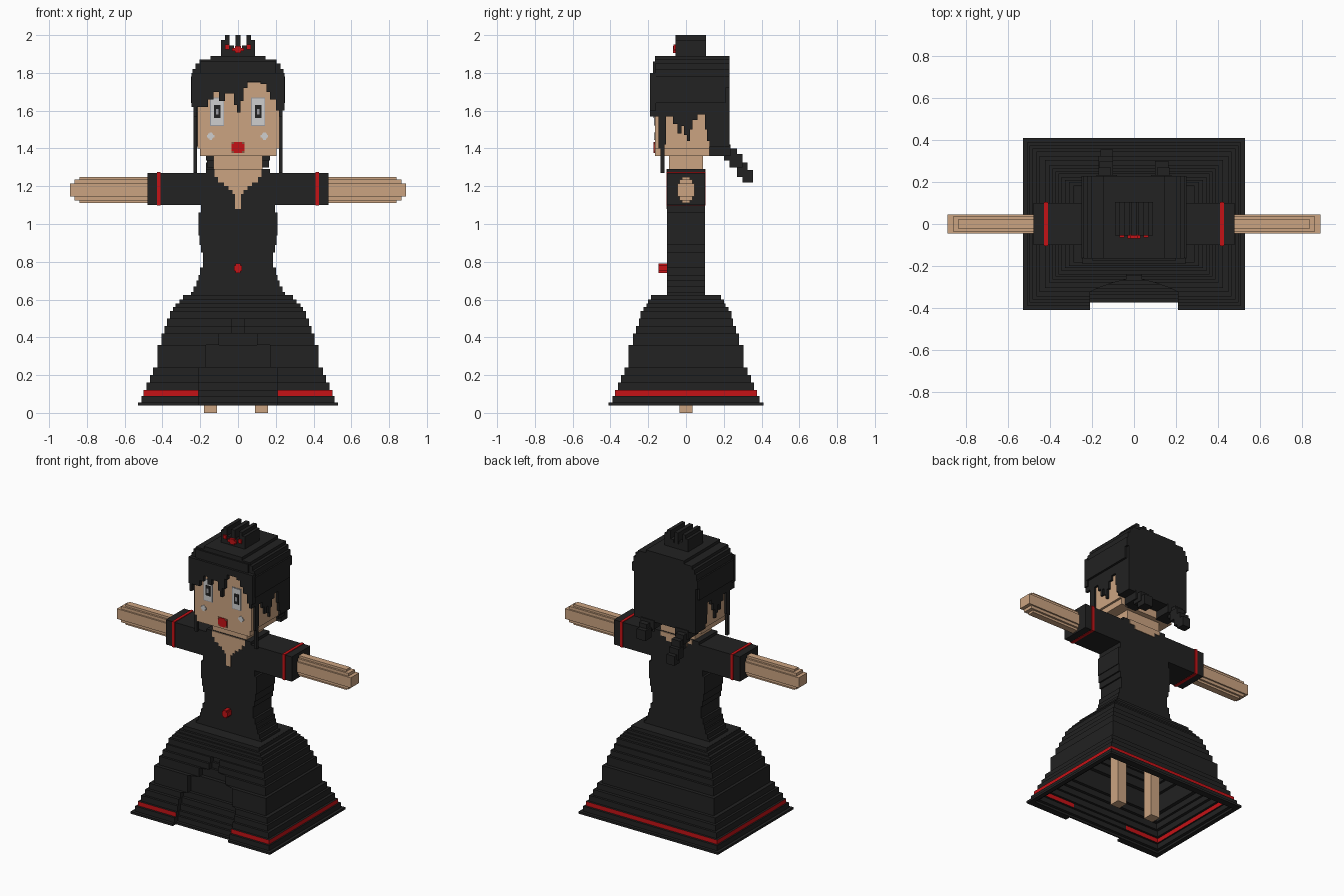
import bpy, bmesh


def material(name, r, g, b):
    m = bpy.data.materials.new(name)
    m.diffuse_color = (r, g, b, 1)
    return m


BLACK = material("black cloth", 0.016, 0.016, 0.016)
SKIN = material("skin", 0.60, 0.37, 0.22)
RED = material("red trim", 0.56, 0.006, 0.008)
WHITE = material("eye white", 0.62, 0.62, 0.62)
GREY = material("eye grey", 0.33, 0.33, 0.35)
BROWN = material("lip edge", 0.25, 0.09, 0.05)


def finish(name, bm, *mats):
    me = bpy.data.meshes.new(name)
    bmesh.ops.recalc_face_normals(bm, faces=bm.faces[:])
    bm.to_mesh(me)
    bm.free()
    for m in mats:
        me.materials.append(m)
    ob = bpy.data.objects.new(name, me)
    bpy.context.collection.objects.link(ob)
    return ob


def boxes(name, mat, items):
    """One object made from boxes (x0, x1, y0, y1, z0, z1)."""
    bm = bmesh.new()
    for x0, x1, y0, y1, z0, z1 in items:
        vs = bmesh.ops.create_cube(bm, size=1)["verts"]
        for v in vs:
            v.co = ((x0 + x1) / 2 + v.co.x * (x1 - x0),
                    (y0 + y1) / 2 + v.co.y * (y1 - y0),
                    (z0 + z1) / 2 + v.co.z * (z1 - z0))
    return finish(name, bm, mat)


def stack(steps, y0, y1):
    """Centred slabs from (z0, z1, half width)."""
    return [(-w, w, y0, y1, a, b) for a, b, w in steps]


def mirrored(items):
    return items + [(-b, -a, c, d, e, f) for a, b, c, d, e, f in items]


# Skirt: hollow stepped shell with a recessed front panel
layers = [(.04, .53, .41), (.055, .51, .39), (.09, .50, .375), (.12, .485, .36),
          (.16, .465, .345), (.20, .45, .325), (.24, .425, .305), (.36, .405, .28),
          (.42, .39, .265), (.46, .375, .25), (.50, .36, .24), (.54, .345, .225),
          (.56, .33, .21), (.58, .31, .20), (.60, .29, .185), (.625, .25, .17)]


def panel_width(z):
    for top, w in ((.22, .21), (.28, .17), (.36, .13), (.42, .10)):
        if z < top:
            return w
    return .035


def skirt_ring(bm, hx, hy, z, w, d):
    pts = [(hx, hy), (-hx, hy), (-hx, -hy), (-w, -hy), (-w, d - hy),
           (w, d - hy), (w, -hy), (hx, -hy)]
    return [bm.verts.new((x, y, z)) for x, y in pts]


bm = bmesh.new()
rings = []
for (z0, hx, hy), (z1, _, _) in zip(layers, layers[1:]):
    d = .035 if z0 < .48 else 0
    for z in (z0, z1):
        rings.append(skirt_ring(bm, hx, hy, z, panel_width(z0), d))
outer_count = len(rings)
for (z0, hx, hy), (z1, _, _) in reversed(list(zip(layers, layers[1:]))):
    for z in (z1, z0):
        zz = z - .01 if z > .6 else z
        rings.append(skirt_ring(bm, hx - .03, hy - .045, zz, panel_width(z0), 0))
for i, lower in enumerate(rings):
    upper = rings[(i + 1) % len(rings)]
    for k in range(8):
        n = (k + 1) % 8
        f = bm.faces.new((lower[k], lower[n], upper[n], upper[k]))
        zs = sorted((lower[k].co.z, upper[k].co.z))
        on_band = abs(zs[0] - .09) < .001 and abs(zs[1] - .12) < .001
        if on_band and k not in (3, 4, 5):
            f.material_index = 1
finish("skirt", bm, BLACK, RED)
boxes("skirt_top", BLACK, [(-.285, .285, -.18, .18, .60, .624)])

# Legs
boxes("legs", SKIN, [(-.18, -.11, -.035, .035, 0, .61), (.09, .16, -.035, .035, 0, .61)])

# Bodice with nipped waist and shoulders
bodice = [(.62, .64, .25), (.64, .67, .235), (.67, .70, .22), (.70, .73, .21),
          (.73, .77, .20), (.77, .85, .185), (.85, .89, .195), (.89, .94, .205),
          (.94, 1.06, .21), (1.06, 1.10, .195), (1.10, 1.27, .21), (1.27, 1.29, .13)]
boxes("bodice", BLACK, stack(bodice, -.10, .10))
boxes("shoulders", BLACK, mirrored([(.12, .17, -.10, .10, 1.26, 1.29)]))

# Neck and neckline plates
boxes("neck", SKIN, [(-.13, .13, -.09, .09, 1.28, 1.37)])
vee = [(1.25, 1.29, .125), (1.22, 1.25, .105), (1.20, 1.22, .075), (1.18, 1.20, .05),
       (1.16, 1.18, .03), (1.08, 1.16, .017)]
boxes("neckline", SKIN, stack(vee, -.104, -.099))
boxes("back_neckline", SKIN, stack([(1.26, 1.29, .12), (1.235, 1.26, .08)], .099, .104))

# Sleeves with red bands
boxes("sleeves", BLACK, mirrored([(.20, .48, -.10, .10, 1.10, 1.27)]))
boxes("sleeve_bands", RED, mirrored([(.41, .43, -.104, .104, 1.097, 1.274)]))

# Arms, bevelled in steps
boxes("arms", SKIN, mirrored([
    (.47, .84, -.022, .022, 1.11, 1.25), (.47, .865, -.035, .035, 1.125, 1.235),
    (.47, .89, -.045, .045, 1.145, 1.215)]))

# Belt buckle
boxes("buckle", RED, [(-.02, .02, -.145, -.10, .75, .78), (-.012, .012, -.145, -.10, .74, .79)])

# Head
boxes("head", SKIN, [(-.215, .22, -.165, .125, 1.40, 1.75), (-.20, .205, -.165, .125, 1.36, 1.40)])

# Eyes, cheeks and mouth as thin plates
Y = -.165
eyes = [-.11, .107]
boxes("eye_frames", GREY, [(c - .037, c + .037, Y - .002, Y, 1.52, 1.67) for c in eyes])
boxes("eye_whites", WHITE, [(c - .032, c + .032, Y - .004, Y, 1.525, 1.665) for c in eyes])
boxes("pupils", BLACK, [(c - .018, c + .018, Y - .006, Y, 1.56, 1.63) for c in eyes])
boxes("pupil_glints", GREY, [(c - .007, c + .007, Y - .008, Y, 1.58, 1.61) for c in eyes])
boxes("cheeks", WHITE, [(c - a, c + a, Y - .004, Y, 1.465 - b, 1.465 + b)
                        for c in (-.145, .14) for a, b in ((.02, .007), (.013, .013), (.007, .02))])
boxes("mouth_edge", BROWN, [(-.034, .034, Y - .003, Y, 1.375, 1.435)])
boxes("mouth", RED, [(-.034, .034, Y - .006, Y, 1.387, 1.423), (-.02, .02, Y - .006, Y, 1.375, 1.435)])

# Hair cap, stepped at the sides
cap = [(1.72, 1.78, .25), (1.78, 1.82, .24), (1.82, 1.85, .225),
       (1.85, 1.87, .205), (1.87, 1.89, .145)]
boxes("hair_cap", BLACK, stack(cap, -.165, .23))
boxes("hair_back", BLACK, [(-.235, .235, .125, .23, 1.41, 1.73)])
boxes("hair_sides", BLACK, mirrored([(.20, .25, -.165, .21, 1.64, 1.73)]))

# Fringe: vertical locks (left edge, bottom), each reaching to the next
locks = [(-.245, 1.62), (-.16, 1.66), (-.13, 1.70), (-.10, 1.65), (-.07, 1.69),
         (-.02, 1.63), (-.005, 1.59), (.012, 1.65), (.03, 1.72), (.05, 1.755),
         (.12, 1.74), (.15, 1.70), (.17, 1.66), (.20, 1.60), (.245, 0)]
boxes("fringe", BLACK, [(a, b, -.19, -.16, z, 1.80) for (a, z), (b, _) in zip(locks, locks[1:])]
      + [(-.20, .20, -.175, -.16, 1.79, 1.86)])

# Side locks: (front edge, bottom), hanging over the cheeks
side = [(-.19, 1.57), (-.145, 1.40), (-.135, 1.27), (-.115, 1.42), (-.105, 1.57),
        (-.07, 1.53), (-.045, 1.48), (-.025, 1.52), (-.01, 1.47), (.005, 1.44),
        (.02, 1.50), (.035, 1.55), (.06, 1.58), (.10, 1.50), (.11, 1.44), (.13, 0)]
boxes("side_locks", BLACK, mirrored(
    [(.218, .235, a, b, z, 1.70) for (a, z), (b, _) in zip(side, side[1:])]))

# Two tails stepping down from the back of the head
boxes("tails", BLACK, mirrored([
    (.08, .18, .11, .235, 1.36, 1.42), (.11, .17, .20, .27, 1.335, 1.40),
    (.10, .165, .23, .30, 1.30, 1.37)])
    + [(-.17, -.10, .27, .325, 1.25, 1.325), (-.16, -.10, .30, .355, 1.22, 1.285)])

# Crown with prongs running front to back
prongs = [(-.05, .05, 1.91), (.045, .07, 2.0), (.07, .09, 1.975), (.02, .045, 1.945)]
boxes("crown", BLACK, [(-.09, .09, -.055, .105, 1.88, 1.925), (-.014, .014, -.055, .105, 1.9, 2.0)]
      + mirrored([(a, b, -.055, .105, 1.9, z) for a, b, z in prongs[1:]]))
boxes("crown_gems", RED, [(-.032, .032, -.07, -.05, 1.915, 1.932), (-.017, .017, -.07, -.05, 1.905, 1.942)]
      + mirrored([(.045, .07, -.065, -.05, 1.925, 1.95)]))
